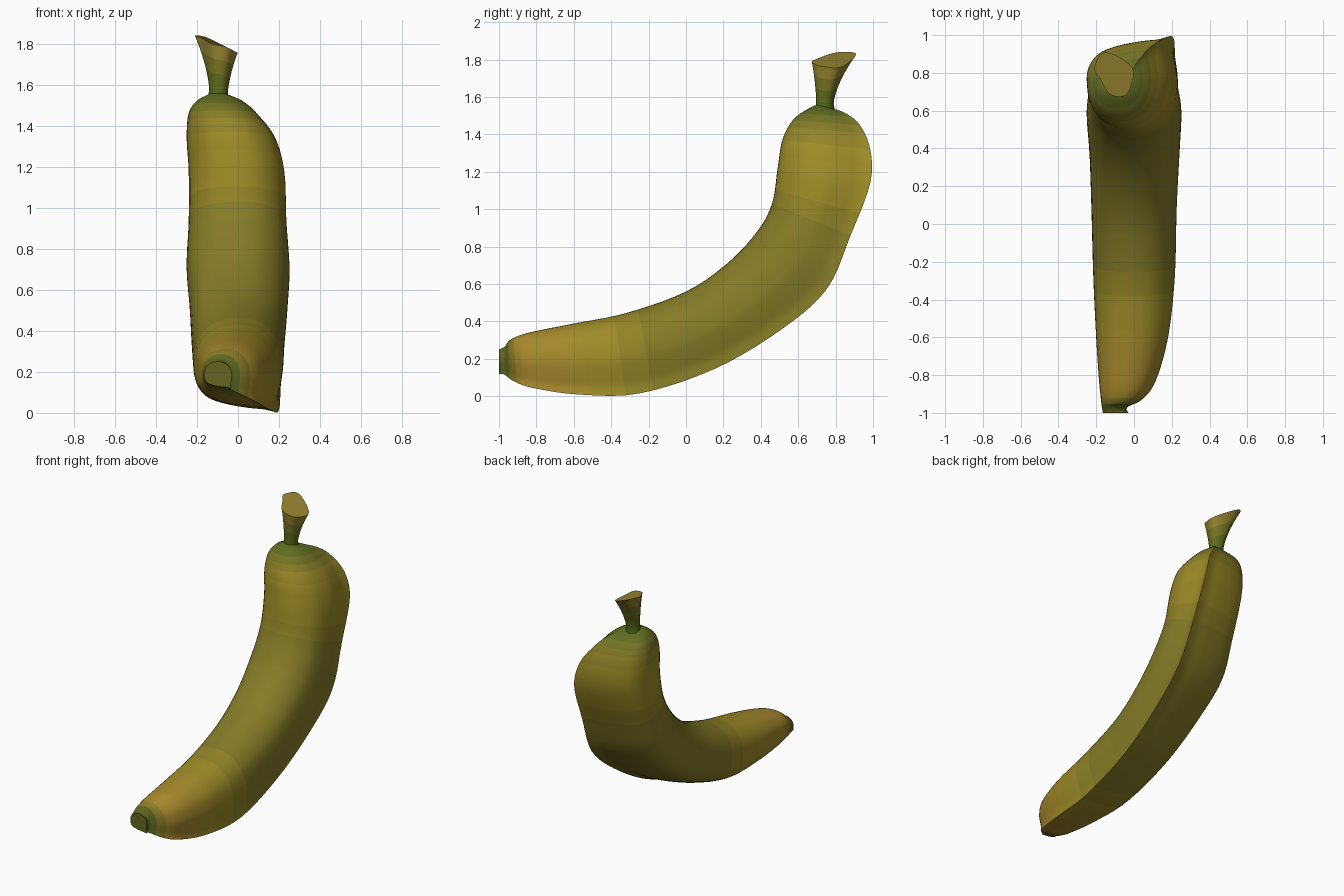
import bpy, bmesh, math
from mathutils import Vector

if "Cube" in bpy.data.objects:
    bpy.data.objects.remove(bpy.data.objects["Cube"])


def catmull(pts, steps, closed=False):
    """Smooth curve through points of any dimension."""
    n = len(pts)
    pick = (lambda i: pts[i % n]) if closed else (lambda i: pts[max(0, min(n - 1, i))])
    out = []
    for i in range(n if closed else n - 1):
        a, b, c, d = pick(i - 1), pick(i), pick(i + 1), pick(i + 2)
        for s in range(steps):
            t = s / steps
            out.append([0.5 * (2 * q + (r - p) * t + (2 * p - 5 * q + 4 * r - u) * t * t
                               + (3 * q - p - 3 * r + u) * t ** 3)
                        for p, q, r, u in zip(a, b, c, d)])
    if not closed:
        out.append(list(pts[-1]))
    return out


def loft(name, rings, shades):
    """Skin a row of closed rings, cap both ends, tint along the length."""
    bm = bmesh.new()
    vr = [[bm.verts.new(p) for p in ring] for ring in rings]
    n, segs, bands = len(vr[0]), len(vr) - 1, len(shades)
    for k in range(segs):
        for j in range(n):
            m = (j + 1) % n
            f = bm.faces.new((vr[k][j], vr[k][m], vr[k + 1][m], vr[k + 1][j]))
            f.material_index = k * bands // segs
    bm.faces.new(vr[0])
    bm.faces.new(vr[-1]).material_index = bands - 1
    bmesh.ops.recalc_face_normals(bm, faces=bm.faces)
    me = bpy.data.meshes.new(name)
    bm.to_mesh(me)
    bm.free()
    ob = bpy.data.objects.new(name, me)
    bpy.context.collection.objects.link(ob)
    for i, c in enumerate(shades):
        mat = bpy.data.materials.new(f"{name}_shade_{i}")
        mat.diffuse_color = (*c, 1)
        mat.use_nodes = True
        mat.node_tree.nodes["Principled BSDF"].inputs["Base Color"].default_value = mat.diffuse_color
        me.materials.append(mat)
    bpy.ops.object.select_all(action='DESELECT')
    ob.select_set(True)
    bpy.context.view_layer.objects.active = ob
    bpy.ops.object.shade_smooth_by_angle(angle=math.radians(42))
    return ob


# Fruit cross-section: u runs left to right, v from inner to outer curve.
# It starts and ends on the sharp ridge.
section = catmull([(0.93, 1), (0.91, 0.75), (0.97, 0.4), (1, 0.02), (0.87, -0.5),
                   (0.5, -0.88), (0, -1), (-0.55, -0.87), (-0.9, -0.5), (-1, 0),
                   (-0.95, 0.35), (-0.72, 0.63), (-0.3, 0.79), (0.25, 0.89),
                   (0.65, 0.93), (0.93, 1)], 4)[:-1]

# Stations: inner y, z / outer y, z / left x, right x
stations = [
    (-1.00, 0.25, -1.00, 0.12, -0.165, -0.03),
    (-0.97, 0.265, -0.97, 0.115, -0.17, -0.035),
    (-0.935, 0.305, -0.92, 0.08, -0.175, 0.045),
    (-0.84, 0.34, -0.82, 0.045, -0.185, 0.115),
    (-0.62, 0.385, -0.58, 0.01, -0.20, 0.18),
    (-0.32, 0.445, -0.25, 0.015, -0.215, 0.215),
    (0.00, 0.56, 0.15, 0.145, -0.225, 0.225),
    (0.22, 0.71, 0.50, 0.35, -0.235, 0.24),
    (0.38, 0.88, 0.75, 0.57, -0.25, 0.25),
    (0.46, 1.03, 0.88, 0.86, -0.24, 0.235),
    (0.49, 1.22, 0.985, 1.14, -0.24, 0.225),
    (0.515, 1.37, 0.985, 1.32, -0.25, 0.18),
    (0.57, 1.475, 0.93, 1.45, -0.24, 0.09),
    (0.64, 1.53, 0.85, 1.515, -0.2, 0.02),
    (0.70, 1.56, 0.775, 1.54, -0.145, -0.05),
]
rings = []
for yi, zi, yo, zo, xl, xr in catmull(stations, 5):
    rings.append([((xl + xr) / 2 + u * (xr - xl) / 2,
                   (yi + yo) / 2 + v * (yo - yi) / 2,
                   (zi + zo) / 2 + v * (zo - zi) / 2) for u, v in section])

dark, green = (0.13, 0.13, 0.015), (0.12, 0.15, 0.015)
gold, olive, yellow = (0.38, 0.25, 0.025), (0.24, 0.2, 0.02), (0.34, 0.26, 0.02)
key = [dark, green, gold, gold, yellow, olive, olive, olive, olive, yellow,
       yellow, olive, green, green]
loft("fruit_body", rings, [tuple(c) for c in catmull(key, 2)][:28])

# Stem: round neck flaring to a ragged, tilted cut end
cut = catmull([(-0.01, 0.83, 1.76), (-0.15, 0.91, 1.83), (-0.21, 0.83, 1.84),
               (-0.18, 0.77, 1.83), (-0.13, 0.69, 1.80), (-0.06, 0.675, 1.785),
               (-0.02, 0.72, 1.765)], 5, closed=True)
base = Vector((-0.095, 0.74, 1.51))
top_mid = sum((Vector(p) for p in cut), Vector()) / len(cut)
stem_rings = []
for k in range(13):
    t = k / 12
    ring = []
    for p in cut:
        p = Vector(p)
        d = Vector((p.x - top_mid.x, p.y - top_mid.y, 0)).normalized()
        start = base + d * (0.042 + 0.02 * max(0, 1 - 5 * t))
        q = start.lerp(p, t ** 1.8)
        q.z = start.z + (p.z - start.z) * t
        ring.append(q)
    stem_rings.append(ring)
loft("stem", stem_rings, [(0.08, 0.13, 0.01), (0.12, 0.15, 0.012),
                          (0.2, 0.18, 0.018), (0.32, 0.24, 0.03)])
